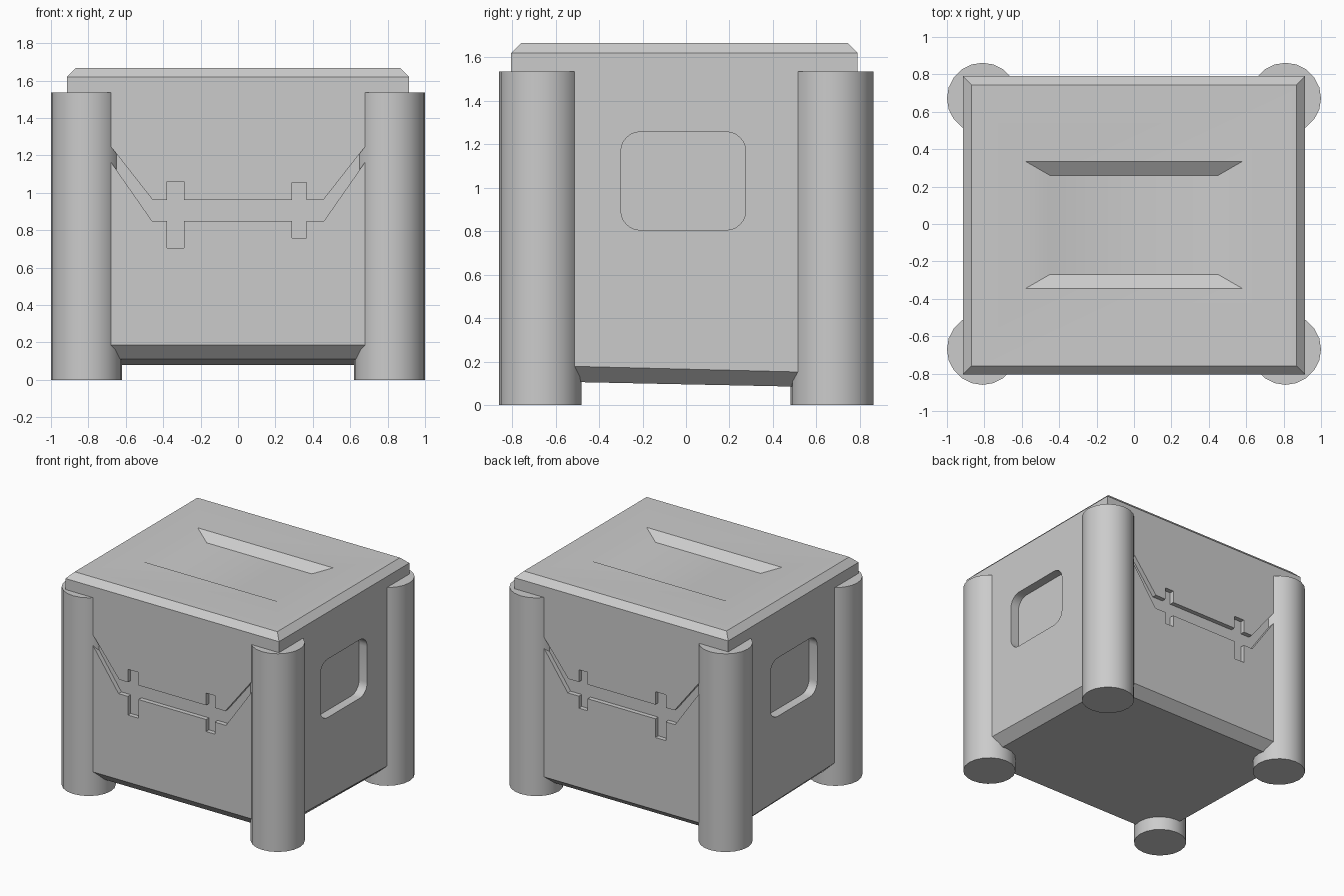
import bpy, bmesh, math

if "Cube" in bpy.data.objects:
    bpy.data.objects.remove(bpy.data.objects["Cube"])

grey = bpy.data.materials.new("plain grey")
grey.diffuse_color = (0.6, 0.6, 0.6, 1)
grey.use_nodes = True
grey.node_tree.nodes["Principled BSDF"].inputs["Base Color"].default_value = grey.diffuse_color


def make_object(name, bm):
    bmesh.ops.recalc_face_normals(bm, faces=bm.faces)
    mesh = bpy.data.meshes.new(name)
    bm.to_mesh(mesh)
    bm.free()
    obj = bpy.data.objects.new(name, mesh)
    bpy.context.collection.objects.link(obj)
    mesh.materials.append(grey)
    return obj


def smooth(obj):
    bpy.ops.object.select_all(action='DESELECT')
    obj.select_set(True)
    bpy.context.view_layer.objects.active = obj
    bpy.ops.object.shade_smooth_by_angle(angle=math.radians(30))


def prism(name, points, to_3d, start, end):
    """Extrude a flat outline from depth start to depth end."""
    bm = bmesh.new()
    a = [bm.verts.new(to_3d(u, v, start)) for u, v in points]
    b = [bm.verts.new(to_3d(u, v, end)) for u, v in points]
    bm.faces.new(a)
    bm.faces.new(b)
    n = len(points)
    for i in range(n):
        j = (i + 1) % n
        bm.faces.new((a[i], a[j], b[j], b[i]))
    return make_object(name, bm)


def cut(target, cutter):
    mod = target.modifiers.new("cut", 'BOOLEAN')
    mod.operation, mod.solver, mod.object = 'DIFFERENCE', 'EXACT', cutter
    bpy.context.view_layer.objects.active = target
    bpy.ops.object.modifier_apply(modifier=mod.name)
    bpy.data.objects.remove(cutter)


# Body: stacked rectangles (half x, front y, back y, front z, back z),
# with a tilted bevelled base, a bevelled rim and a shallow dip in the lid
FRONT, BACK, SIDE = -0.805, 0.79, 0.915
rings = [
    (SIDE - 0.075, FRONT + 0.075, BACK - 0.075, 0.11, 0.08),
    (SIDE, FRONT, BACK, 0.185, 0.145),
    (SIDE, FRONT, BACK, 1.62, 1.62),
    (SIDE - 0.047, FRONT + 0.047, BACK - 0.047, 1.667, 1.667),
    (0.58, -0.345, 0.335, 1.667, 1.667),
    (0.45, -0.27, 0.26, 1.614, 1.614),
]
bm = bmesh.new()
loops = [[bm.verts.new(p) for p in ((-x, f, zf), (x, f, zf), (x, b, zb), (-x, b, zb))]
         for x, f, b, zf, zb in rings]
for lo, hi in zip(loops, loops[1:]):
    for i in range(4):
        j = (i + 1) % 4
        bm.faces.new((lo[i], lo[j], hi[j], hi[i]))
bm.faces.new(loops[0])
bm.faces.new(loops[-1])
body = make_object("body", bm)

# Strap-shaped groove with two crosses, on the front and the back
groove = [
    (-0.80, 1.40), (-0.455, 0.96), (-0.38, 0.96), (-0.38, 1.06), (-0.29, 1.06), (-0.29, 0.96),
    (0.29, 0.96), (0.29, 1.055), (0.365, 1.055), (0.365, 0.96), (0.455, 0.96), (0.80, 1.40),
    (0.80, 1.337), (0.46, 0.85), (0.365, 0.85), (0.365, 0.757), (0.29, 0.757), (0.29, 0.85),
    (-0.29, 0.85), (-0.29, 0.705), (-0.38, 0.705), (-0.38, 0.85), (-0.46, 0.85), (-0.80, 1.337),
]
for wall, out in ((FRONT, -1), (BACK, 1)):
    cut(body, prism("groove_cutter", groove, lambda u, v, d: (u, d, v),
                    wall - out * 0.035, wall + out * 0.1))

# Rounded rectangular recess on both sides
r = 0.09
recess = []
for k, (cy, cz) in enumerate(((0.275 - r, 1.257 - r), (-0.3 + r, 1.257 - r),
                              (-0.3 + r, 0.805 + r), (0.275 - r, 0.805 + r))):
    for s in range(7):
        a = math.radians(90 * k + 15 * s)
        recess.append((cy + r * math.cos(a), cz + r * math.sin(a)))
for out in (-1, 1):
    cut(body, prism("recess_cutter", recess, lambda u, v, d: (d, u, v),
                    out * (SIDE - 0.07), out * (SIDE + 0.1)))
smooth(body)

# Four round corner posts
for fb, y in (("front", -0.67), ("back", 0.672)):
    for lr, x in (("left", -0.81), ("right", 0.81)):
        bpy.ops.mesh.primitive_cylinder_add(vertices=20, radius=0.19, depth=1.535,
                                            location=(x, y, 1.535 / 2))
        post = bpy.context.object
        post.name = f"{fb}_{lr}_post"
        post.data.materials.append(grey)
        smooth(post)
